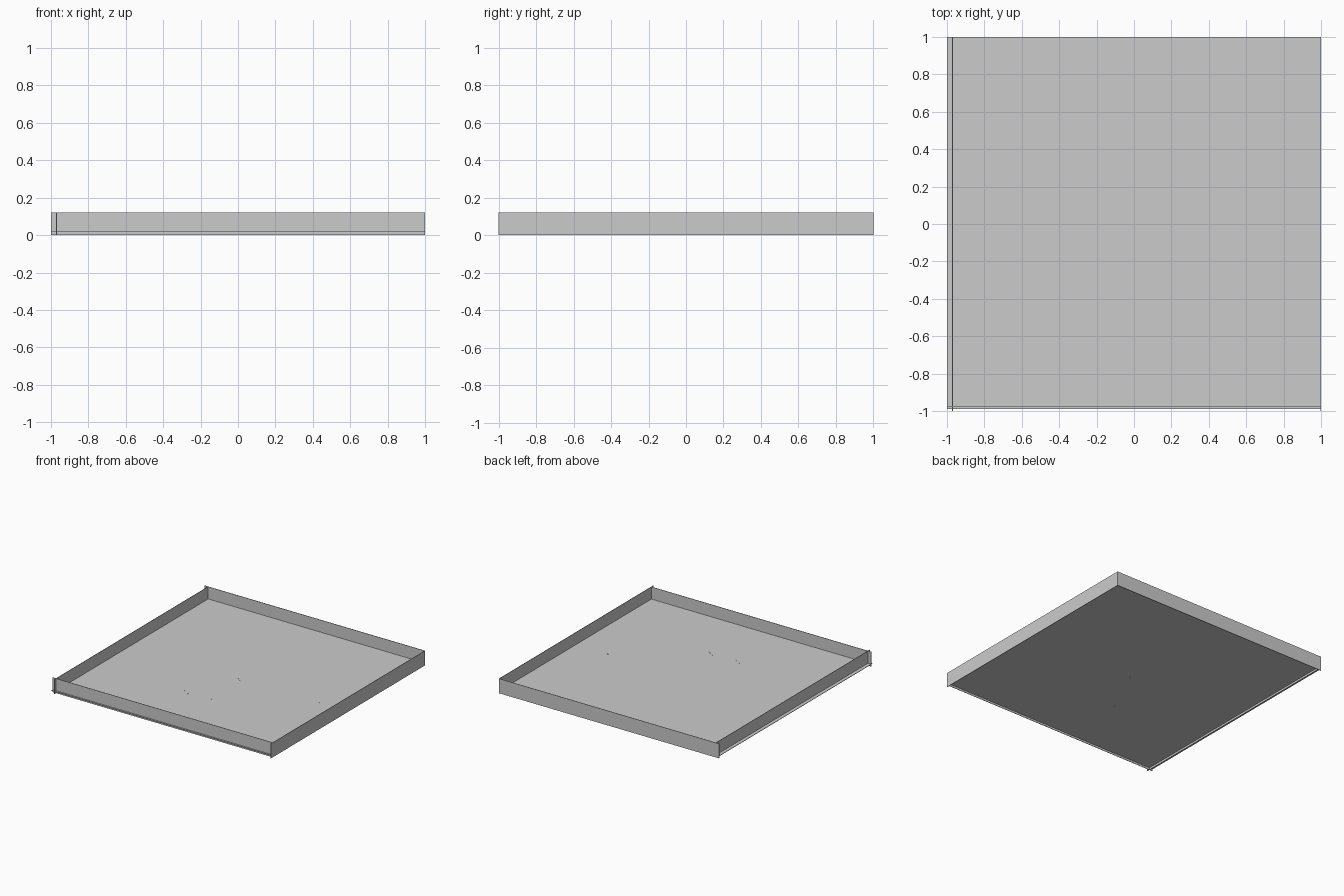
import bpy
import bmesh
import math
from mathutils import Matrix

if "Cube" in bpy.data.objects:
    bpy.data.objects.remove(bpy.data.objects["Cube"])

T = 0.004       # sheet thickness
H = 0.12        # wall height
FLOOR_Z = 0.018


def box(name, x0, x1, y0, y1, z0, z1, turn=0.0):
    """Axis-aligned box from its limits, optionally turned about z."""
    bm = bmesh.new()
    bmesh.ops.create_cube(bm, size=1.0)
    bmesh.ops.scale(bm, vec=(x1 - x0, y1 - y0, z1 - z0), verts=bm.verts)
    bmesh.ops.rotate(bm, cent=(0, 0, 0), verts=bm.verts,
                     matrix=Matrix.Rotation(turn, 3, 'Z'))
    bmesh.ops.translate(bm, verts=bm.verts,
                        vec=((x0 + x1) / 2, (y0 + y1) / 2, (z0 + z1) / 2))
    mesh = bpy.data.meshes.new(name)
    bm.to_mesh(mesh)
    bm.free()
    obj = bpy.data.objects.new(name, mesh)
    bpy.context.collection.objects.link(obj)
    return obj


# Floor sheet, running slightly past the left and front walls
box("floor", -1, 1, -0.99, 1, FLOOR_Z - T / 2, FLOOR_Z + T / 2)

# Thin walls: left and front are set in from the edges and cross at the corner
box("left_wall", -0.972, -0.972 + T, -1, 1, 0, H)
box("right_wall", 1 - T, 1, -1, 1, 0, H)
box("front_wall", -1, 1 - T, -0.977, -0.977 + T, 0, H)
box("back_wall", -1, 1 - T, 1 - T, 1, 0, H)

# Tiny scattered chips lying through the floor sheet
for cx, cy in ((0.03, -0.03), (-0.16, -0.44), (0.08, -0.44), (0.73, -0.01)):
    for d in (-0.018, 0.018):
        x, y = cx + d, cy - 0.6 * d
        box("floor_chip", x - 0.012, x + 0.012, y - 0.003, y + 0.003,
            FLOOR_Z - 0.003, FLOOR_Z + 0.003, math.radians(-35))
